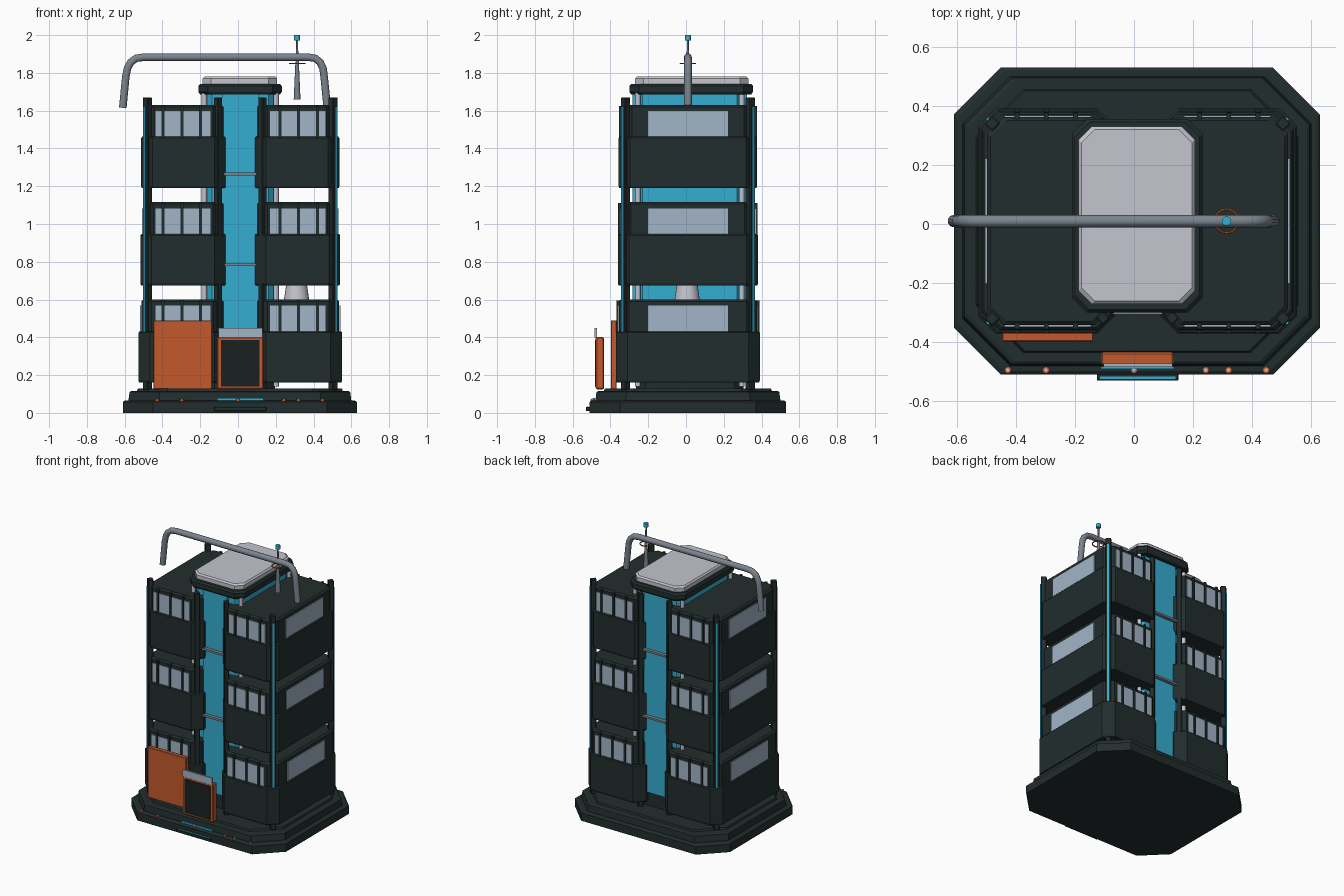
import bpy, bmesh, math
from mathutils import Matrix

if "Cube" in bpy.data.objects:
    bpy.data.objects.remove(bpy.data.objects["Cube"])

CX, CY = 0.012, 0.01


def mat(name, c):
    m = bpy.data.materials.new(name)
    m.diffuse_color = (*c, 1)
    m.use_nodes = True
    m.node_tree.nodes["Principled BSDF"].inputs["Base Color"].default_value = m.diffuse_color
    return m


DARK = mat("dark_green_grey", (0.016, 0.026, 0.026))
BLACK = mat("door_black", (0.010, 0.015, 0.015))
BLUE = mat("bright_blue", (0.034, 0.42, 0.64))
ORANGE = mat("burnt_orange", (0.55, 0.10, 0.025))
GLASS = mat("window_glass", (0.36, 0.46, 0.57))
PALE = mat("pale_grey", (0.55, 0.56, 0.62))
STEEL = mat("steel_grey", (0.20, 0.23, 0.27))


def finish(bm, name, m):
    bmesh.ops.recalc_face_normals(bm, faces=bm.faces)
    me = bpy.data.meshes.new(name)
    bm.to_mesh(me)
    bm.free()
    me.materials.append(m)
    ob = bpy.data.objects.new(name, me)
    bpy.context.collection.objects.link(ob)
    return ob


def box(name, m, x0, x1, y0, y1, z0, z1, bevel=0, rot=0):
    bm = bmesh.new()
    bmesh.ops.create_cube(bm, size=1)
    mx = (Matrix.Translation(((x0 + x1) / 2, (y0 + y1) / 2, (z0 + z1) / 2))
          @ Matrix.Rotation(rot, 4, 'Z') @ Matrix.Diagonal((x1 - x0, y1 - y0, z1 - z0, 1)))
    bm.transform(mx)
    if bevel:
        bmesh.ops.bevel(bm, geom=bm.edges[:], offset=bevel, segments=1, affect='EDGES')
    return finish(bm, name, m)


def prism(name, m, x0, x1, y0, y1, ch, rings):
    """Chamfered-corner block lofted through (z, inset) rings."""
    bm = bmesh.new()
    loops = []
    for z, i in rings:
        a, b, c, d = x0 + i, x1 - i, y0 + i, y1 - i
        pts = [(a + ch, c), (b - ch, c), (b, c + ch), (b, d - ch),
               (b - ch, d), (a + ch, d), (a, d - ch), (a, c + ch)]
        loops.append([bm.verts.new((x, y, z)) for x, y in pts])
    for p, q in zip(loops, loops[1:]):
        for k in range(8):
            bm.faces.new((p[k], p[(k + 1) % 8], q[(k + 1) % 8], q[k]))
    bm.faces.new(loops[0])
    bm.faces.new(loops[-1])
    return finish(bm, name, m)


def cone(name, m, x, y, z0, z1, r0, r1, n=16):
    bm = bmesh.new()
    bmesh.ops.create_cone(bm, cap_ends=True, segments=n, radius1=r0, radius2=r1, depth=z1 - z0,
                          matrix=Matrix.Translation((x, y, (z0 + z1) / 2)))
    ob = finish(bm, name, m)
    for p in ob.data.polygons:
        p.use_smooth = abs(p.normal.z) < 0.9
    return ob


# stepped base
prism("base", DARK, -0.61, 0.63, -0.51, 0.53, 0.16,
      [(0, 0), (0.058, 0), (0.066, 0.012), (0.066, 0.03), (0.11, 0.036), (0.116, 0.045),
       (0.116, 0.075), (0.128, 0.08)])

# blue core with plinth, corner posts and cap
prism("core_plinth", DARK, -0.172, 0.196, -0.265, 0.305, 0.05, [(0.12, 0), (0.23, 0)])
prism("core", BLUE, -0.172, 0.196, -0.265, 0.305, 0.035, [(0.23, 0), (1.7, 0)])
for sx in (-1, 1):
    for sy in (-1, 1):
        cone("core_post", PALE, CX + sx * 0.19, 0.02 + sy * 0.275, 0.14, 1.7, 0.014, 0.014, 8)
prism("cap_ring", DARK, -0.21, 0.232, -0.3, 0.355, 0.05,
      [(1.685, 0.01), (1.70, 0), (1.73, 0), (1.742, 0.01)])
prism("cap_top", PALE, -0.188, 0.207, -0.27, 0.33, 0.045, [(1.735, 0), (1.77, 0), (1.78, 0.01)])

# front and back slot panels with rods
for s in (-1, 1):
    y = 0.02 + s * 0.29
    box("slot_panel", BLUE, -0.085, 0.11, y - 0.012, y + 0.012, 0.23, 1.69)
    for z in (0.785, 1.265):
        box("slot_rod", STEEL, -0.08, 0.104, y + s * 0.025 - 0.012, y + s * 0.025 + 0.012,
            z - 0.007, z + 0.007)


# one wing storey: lower band, recessed upper, windows and mullions
def storey(s, z, g):
    def span(a, b):
        return sorted((CX + s * a, CX + s * b))
    xo, yo = 0.525 + g, 0.367 + g
    x0, x1 = span(0.077, xo)
    prism("lower_band", DARK, x0, x1, CY - yo, CY + yo, 0.06,
          [(z, 0.004), (z + 0.012, 0), (z + 0.265, 0), (z + 0.272, 0.006)])
    x0, x1 = span(0.09, xo - 0.015)
    prism("upper_band", DARK, x0, x1, CY - yo + 0.015, CY + yo - 0.015, 0.055,
          [(z + 0.26, 0), (z + 0.43, 0), (z + 0.441, 0.012)])
    zw0, zw1 = z + 0.272, z + 0.408
    x0, x1 = span(0.158, 0.45)
    for t in (-1, 1):
        y = CY + t * (yo - 0.013)
        box("front_window" if t < 0 else "back_window", GLASS, x0, x1, y - 0.004, y + 0.004, zw0, zw1)
        for mxx in (0.21, 0.309, 0.408):
            mx = CX + s * mxx
            box("mullion", DARK, mx - 0.008, mx + 0.008, y - 0.011, y + 0.011, zw0 - 0.01, zw1 + 0.028)
    xw = CX + s * (xo - 0.013)
    box("side_window", GLASS, xw - 0.004, xw + 0.004, CY - 0.212, CY + 0.212, zw0, zw1)


for s in (-1, 1):
    for z, g in ((0.16, 0.014), (0.675, 0.004), (1.19, 0)):
        storey(s, z, g)
    for t in (-1, 1):
        # outer corner pillars with blue strips
        x, y = CX + s * 0.492, CY + t * 0.33
        box("corner_pillar", DARK, x - 0.019, x + 0.019, y - 0.019, y + 0.019, 0.12, 1.67,
            0.004, math.pi / 4)
        x, y = x + s * 0.0145, y + t * 0.0145
        box("pillar_strip", BLUE, x - 0.006, x + 0.006, y - 0.004, y + 0.004, 0.17, 1.62,
            0, -s * t * math.pi / 4)
        # pillars beside the slot
        x, y = CX + s * 0.117, CY + t * 0.328
        box("slot_pillar", DARK, x - 0.017, x + 0.017, y - 0.017, y + 0.017, 0.12, 1.67,
            0.004, math.pi / 4)

# pale lamp between floors
cone("floor_lamp", PALE, 0.31, 0.006, 0.59, 0.68, 0.068, 0.055, 24)

# orange wall panel, door, glass canopy
box("orange_panel", ORANGE, -0.447, -0.138, -0.397, -0.368, 0.125, 0.49, 0.003)
box("door_frame", ORANGE, -0.112, 0.135, -0.478, -0.434, 0.125, 0.402, 0.006)
box("door_leaf", BLACK, -0.09, 0.113, -0.482, -0.476, 0.14, 0.385)
box("canopy_glass", GLASS, -0.104, 0.13, -0.484, -0.472, 0.40, 0.45)

# doorstep, light strips and studs
box("doorstep", DARK, -0.126, 0.15, -0.53, -0.48, 0.01, 0.03, 0.002)
box("step_strip", BLUE, -0.115, 0.14, -0.524, -0.516, 0.028, 0.034)
box("base_strip", BLUE, -0.112, 0.136, -0.49, -0.482, 0.064, 0.078)
for x in (-0.427, -0.298, 0.0, 0.243, 0.32, 0.447):
    cone("stud_ring", ORANGE, x, -0.494, 0.06, 0.072, 0.012, 0.012, 10)
    cone("stud_light", PALE, x, -0.494, 0.07, 0.076, 0.006, 0.006, 8)

# antenna
cone("antenna_mast", STEEL, 0.313, 0.01, 1.66, 1.86, 0.018, 0.009, 12)
cone("antenna_tip", STEEL, 0.313, 0.01, 1.85, 1.98, 0.007, 0.005, 8)
cone("antenna_light", BLUE, 0.313, 0.01, 1.972, 2.0, 0.016, 0.016, 12)
bpy.ops.mesh.primitive_torus_add(location=(0.313, 0.01, 1.85), major_radius=0.04, minor_radius=0.004,
                                 major_segments=20, minor_segments=6)
bpy.context.object.name = "antenna_ring"
bpy.context.object.data.materials.append(ORANGE)

# roof pipe
cu = bpy.data.curves.new("roof_pipe", 'CURVE')
cu.dimensions = '3D'
cu.bevel_depth = 0.021
cu.bevel_resolution = 3
cu.use_fill_caps = True
path = [(-0.61, 1.615), (-0.594, 1.78), (-0.585, 1.825), (-0.568, 1.856), (-0.54, 1.877), (-0.50, 1.883),
        (0.37, 1.883), (0.41, 1.877), (0.435, 1.856), (0.45, 1.825), (0.456, 1.78), (0.472, 1.62)]
sp = cu.splines.new('POLY')
sp.points.add(len(path) - 1)
for p, (x, z) in zip(sp.points, path):
    p.co = (x, 0.01, z, 1)
sp.use_smooth = True
cu.materials.append(STEEL)
bpy.context.collection.objects.link(bpy.data.objects.new("roof_pipe", cu))
